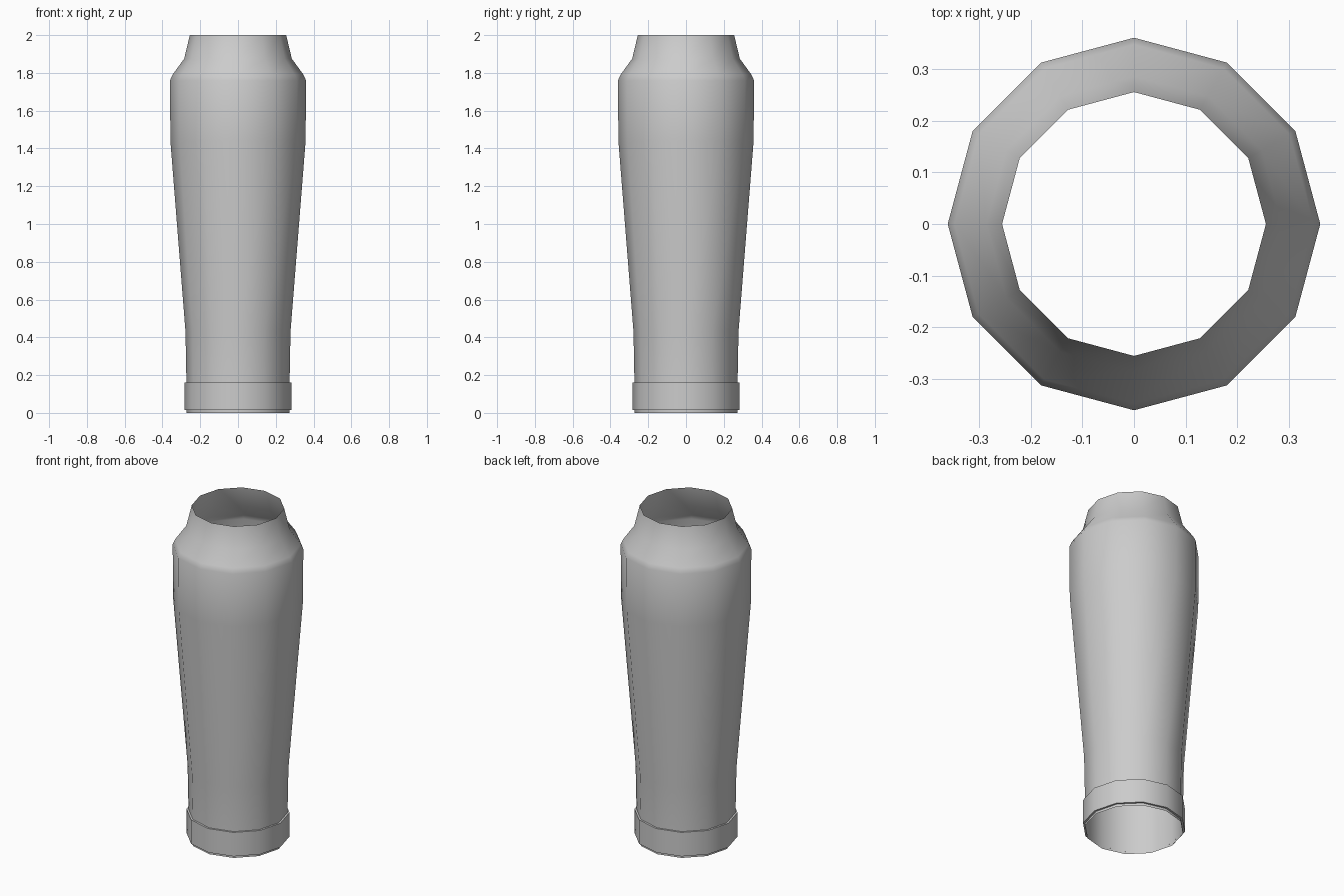
import bpy, bmesh
from math import cos, sin, tau, radians

SIDES = 12

if "Cube" in bpy.data.objects:
    bpy.data.objects.remove(bpy.data.objects["Cube"], do_unlink=True)

grey = bpy.data.materials.new("plain grey")
grey.use_nodes = True
grey.diffuse_color = (0.6, 0.6, 0.6, 1)
grey.node_tree.nodes["Principled BSDF"].inputs["Base Color"].default_value = grey.diffuse_color


def lathe(name, profile):
    """Spin an open (radius, height) profile into a faceted, open-ended shell."""
    bm = bmesh.new()
    rings = [[bm.verts.new((r * cos(tau * i / SIDES), r * sin(tau * i / SIDES), z))
              for i in range(SIDES)] for r, z in profile]
    for low, high in zip(rings, rings[1:]):
        for i in range(SIDES):
            j = (i + 1) % SIDES
            bm.faces.new((low[i], low[j], high[j], high[i]))
    mesh = bpy.data.meshes.new(name)
    bm.to_mesh(mesh)
    bm.free()
    mesh.materials.append(grey)
    obj = bpy.data.objects.new(name, mesh)
    bpy.context.collection.objects.link(obj)
    bpy.ops.object.select_all(action='DESELECT')
    obj.select_set(True)
    bpy.context.view_layer.objects.active = obj
    bpy.ops.object.shade_smooth_by_angle(angle=radians(50))
    return obj


# Tapered tube with shoulder and neck, open at both ends
lathe("sleeve_body", [(0.272, 0), (0.273, 0.16), (0.278, 0.43), (0.358, 1.44),
                      (0.36, 1.76), (0.347, 1.79), (0.285, 1.875), (0.255, 2.0)])

# Raised cuff around the lower end
lathe("lower_cuff", [(0.272, 0.015), (0.284, 0.015), (0.284, 0.16), (0.273, 0.16)])
